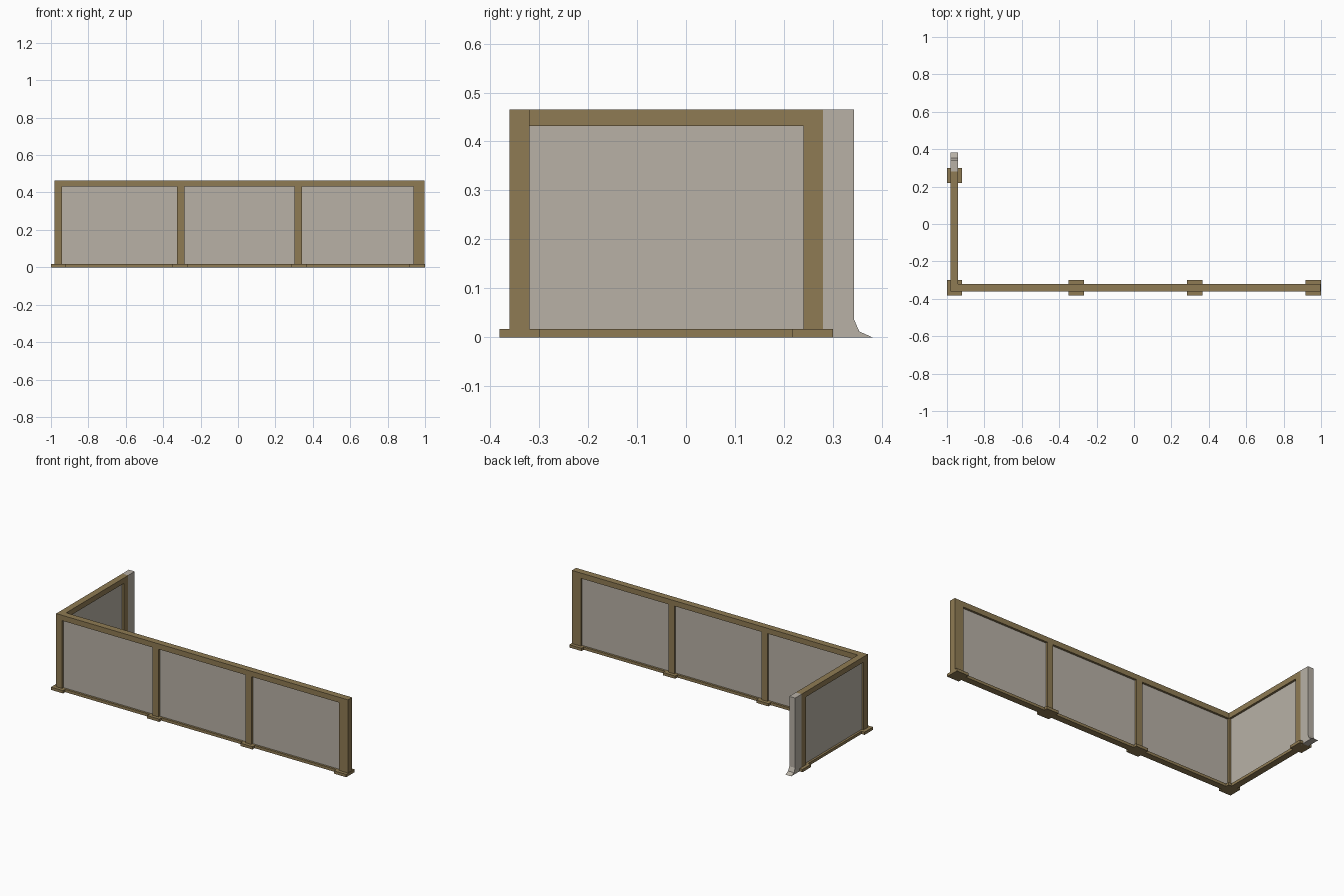
import bpy
import bmesh

old = bpy.data.objects.get("Cube")
if old:
    bpy.data.objects.remove(old, do_unlink=True)


def make_material(name, rgb):
    mat = bpy.data.materials.new(name)
    mat.use_nodes = True
    mat.diffuse_color = (*rgb, 1)
    mat.node_tree.nodes["Principled BSDF"].inputs["Base Color"].default_value = (*rgb, 1)
    return mat


wood = make_material("brown wood", (0.275, 0.198, 0.087))
plaster = make_material("warm grey plaster", (0.479, 0.440, 0.381))


def prism(name, profile, x0, x1, mat):
    """Extrude a (y, z) profile along x."""
    bm = bmesh.new()
    face = bm.faces.new([bm.verts.new((x0, y, z)) for y, z in profile])
    ext = bmesh.ops.extrude_face_region(bm, geom=[face])
    moved = [v for v in ext["geom"] if isinstance(v, bmesh.types.BMVert)]
    bmesh.ops.translate(bm, verts=moved, vec=(x1 - x0, 0, 0))
    bmesh.ops.recalc_face_normals(bm, faces=bm.faces)
    mesh = bpy.data.meshes.new(name)
    bm.to_mesh(mesh)
    bm.free()
    mesh.materials.append(mat)
    obj = bpy.data.objects.new(name, mesh)
    bpy.context.collection.objects.link(obj)
    return obj


def box(name, xs, ys, zs, mat):
    (y0, y1), (z0, z1) = ys, zs
    return prism(name, [(y0, z0), (y1, z0), (y1, z1), (y0, z1)], *xs, mat)


# Main levels and wall bands
TOP, RAIL, SILL = 0.465, 0.432, 0.017
FRONT = (-0.36, -0.32)
SIDE = (-0.98, -0.94)
INSET = 0.013
front_core = (FRONT[0] + INSET, FRONT[1] - INSET)
side_core = (SIDE[0] + INSET, SIDE[1] - INSET)

# Front wall: rails, posts and infill panels
box("front_top_rail", (SIDE[0], 0.997), FRONT, (RAIL, TOP), wood)
box("front_sill", (SIDE[0], 0.997), FRONT, (0, SILL), wood)
posts = [SIDE, (-0.327, -0.287), (0.303, 0.343), (0.937, 0.997)]
for i, span in enumerate(posts):
    box(f"front_post_{i + 1}", span, FRONT, (SILL, RAIL), wood)
for i, (a, b) in enumerate(zip(posts, posts[1:])):
    box(f"front_panel_{i + 1}", (a[1], b[0]), front_core, (SILL, RAIL), plaster)

# Side wall: rails, end post and infill panel
box("side_top_rail", SIDE, (FRONT[1], 0.28), (RAIL, TOP), wood)
box("side_sill", SIDE, (FRONT[1], 0.28), (0, SILL), wood)
box("side_end_post", SIDE, (0.24, 0.28), (SILL, RAIL), wood)
box("side_panel", side_core, (FRONT[1], 0.24), (SILL, RAIL), plaster)

# Square feet under the posts
for i, x in enumerate((-0.96, -0.308, 0.324, 0.959)):
    box(f"front_foot_{i + 1}", (x - 0.041, x + 0.041), (-0.381, -0.299), (0, SILL), wood)
box("side_foot", (-1, -0.919), (0.218, 0.30), (0, SILL), wood)

# Plaster end pier with a flared base
prism("end_pier", [(0.28, 0), (0.381, 0), (0.354, 0.012), (0.343, 0.037),
                   (0.343, TOP), (0.28, TOP)], *SIDE, plaster)
